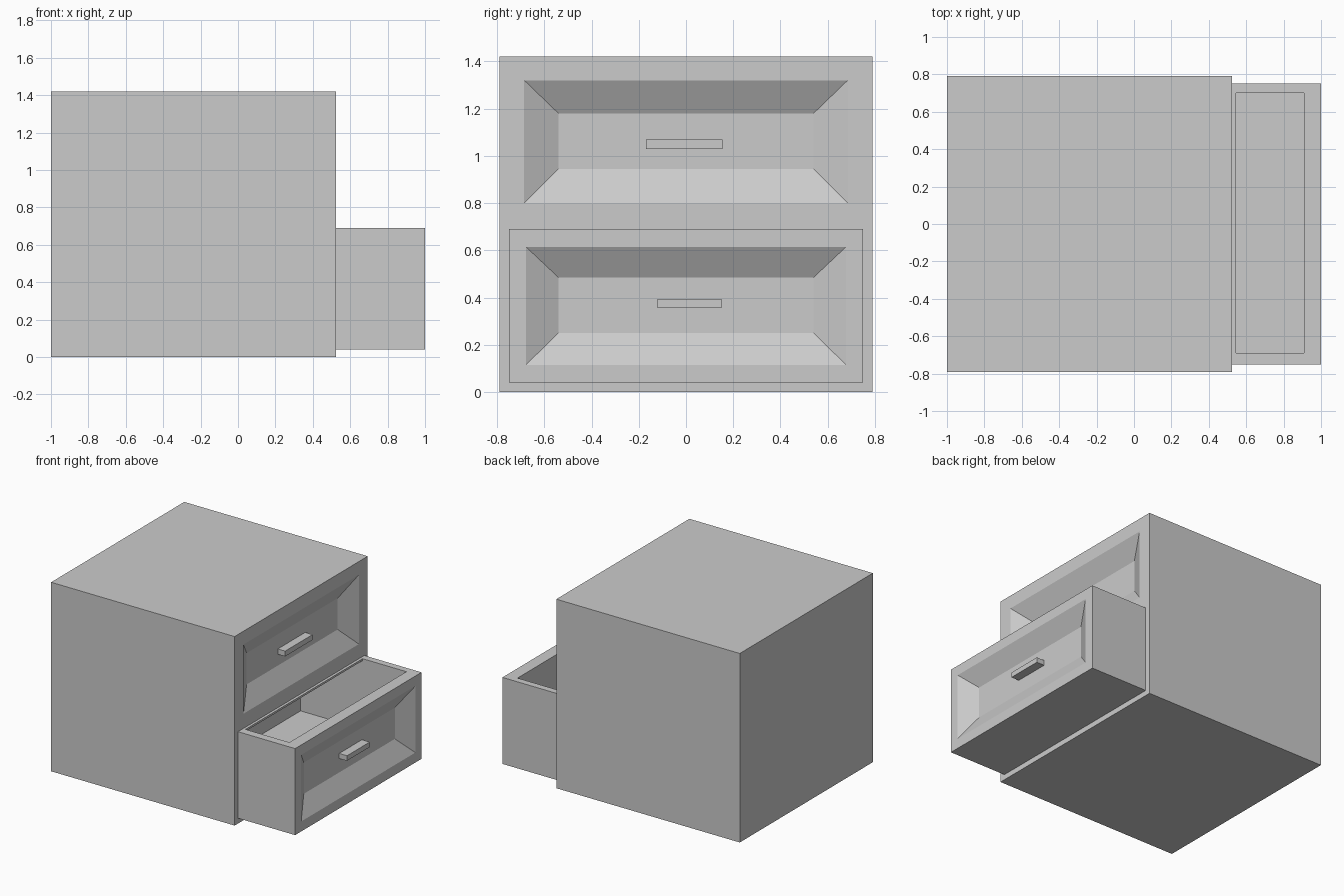
import bpy, bmesh

if "Cube" in bpy.data.objects:
    bpy.data.objects.remove(bpy.data.objects["Cube"])


def solid(name, rings):
    """Closed solid lofted along x through rectangles (x, y0, y1, z0, z1)."""
    bm = bmesh.new()
    loops = [[bm.verts.new((x, y, z)) for y, z in
              ((y0, z0), (y1, z0), (y1, z1), (y0, z1))]
             for x, y0, y1, z0, z1 in rings]
    for a, b in zip(loops, loops[1:]):
        for i in range(4):
            j = (i + 1) % 4
            bm.faces.new((a[i], a[j], b[j], b[i]))
    bm.faces.new(loops[0])
    bm.faces.new(loops[-1])
    bmesh.ops.recalc_face_normals(bm, faces=bm.faces)
    mesh = bpy.data.meshes.new(name)
    bm.to_mesh(mesh)
    bm.free()
    ob = bpy.data.objects.new(name, mesh)
    bpy.context.collection.objects.link(ob)
    return ob


def box(name, x0, x1, y0, y1, z0, z1):
    return solid(name, [(x, y0, y1, z0, z1) for x in (x0, x1)])


def cut(ob, cutter):
    """Subtract the cutter, then discard it."""
    mod = ob.modifiers.new("cut", 'BOOLEAN')
    mod.operation = 'DIFFERENCE'
    mod.solver = 'EXACT'
    mod.object = cutter
    bpy.context.view_layer.objects.active = ob
    bpy.ops.object.modifier_apply(modifier=mod.name)
    bpy.data.objects.remove(cutter)


def recess(face_x, outer, inner, depth=0.075):
    """Bevelled panel cutter; outer and inner are (half width, z0, z1)."""
    (ow, oz0, oz1), (iw, iz0, iz1) = outer, inner
    return solid("recess_cutter", [
        (face_x - depth, -iw, iw, iz0, iz1),
        (face_x, -ow, ow, oz0, oz1),
        (face_x + 0.05, -ow, ow, oz0, oz1)])


def drawer_space():
    """Drawer interior, running back into the cabinet under the thin lip."""
    return box("space_cutter", 0.03, 0.91, -0.69, 0.70, 0.16, 0.675)


# Cabinet with closed upper drawer panel and space for the lower drawer
cabinet = box("cabinet", -1, 0.525, -0.79, 0.79, 0, 1.42)
cut(cabinet, recess(0.525, (0.685, 0.80, 1.32), (0.54, 0.945, 1.18)))
cut(cabinet, drawer_space())

# Pulled-out lower drawer, open at the top
drawer = box("open_drawer", 0.525, 1.0, -0.75, 0.75, 0.04, 0.69)
cut(drawer, recess(1.0, (0.678, 0.115, 0.615), (0.54, 0.25, 0.485)))
cut(drawer, drawer_space())
cut(drawer, box("opening_cutter", 0.545, 0.91, -0.69, 0.70, 0.5, 0.8))

# Bar handles
box("upper_handle", 0.45, 0.511, -0.17, 0.155, 1.03, 1.07)
box("lower_handle", 0.925, 0.99, -0.12, 0.15, 0.355, 0.393)
